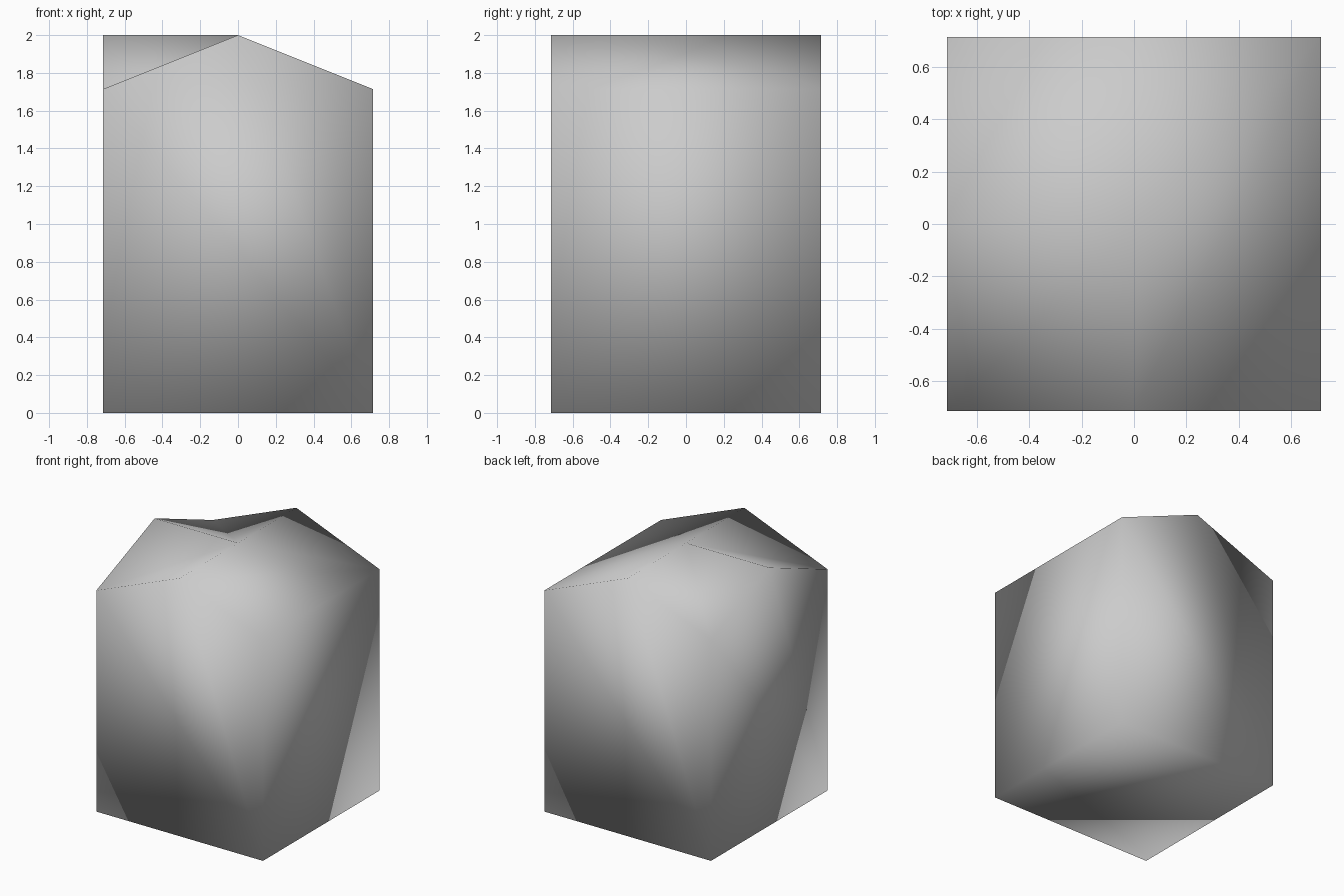
import bpy

if "Cube" in bpy.data.objects:
    bpy.data.objects.remove(bpy.data.objects["Cube"])

H = 1 / 1.4      # half width
E = 1.2 / 0.7    # eave height
T = 2.0          # ridge height

corners = [(-H, -H), (H, -H), (H, H), (-H, H)]
verts = [(x, y, 0) for x, y in corners]            # 0-3 base
verts += [(x, y, E) for x, y in corners]           # 4-7 eaves
verts += [(0, -H, T), (0, H, T), (-H, 0, T), (0, 0, T)]  # 8 front, 9 back, 10 left, 11 centre

faces = [
    (3, 2, 1, 0),           # floor
    (0, 1, 5, 8, 4),        # front gable wall
    (2, 3, 7, 9, 6),        # back gable wall
    (3, 0, 4, 10, 7),       # left gable wall
    (1, 2, 6, 5),           # right wall
    (5, 6, 9, 11, 8),       # right roof slope
    (4, 8, 11), (4, 11, 10),   # front left valley
    (7, 10, 11), (7, 11, 9),   # back left valley
]

# House block with a T-shaped gable roof, smooth shaded throughout
mesh = bpy.data.meshes.new("gabled_block")
mesh.from_pydata(verts, [], faces)
mesh.update()
for p in mesh.polygons:
    p.use_smooth = True
block = bpy.data.objects.new("gabled_block", mesh)
bpy.context.collection.objects.link(block)
